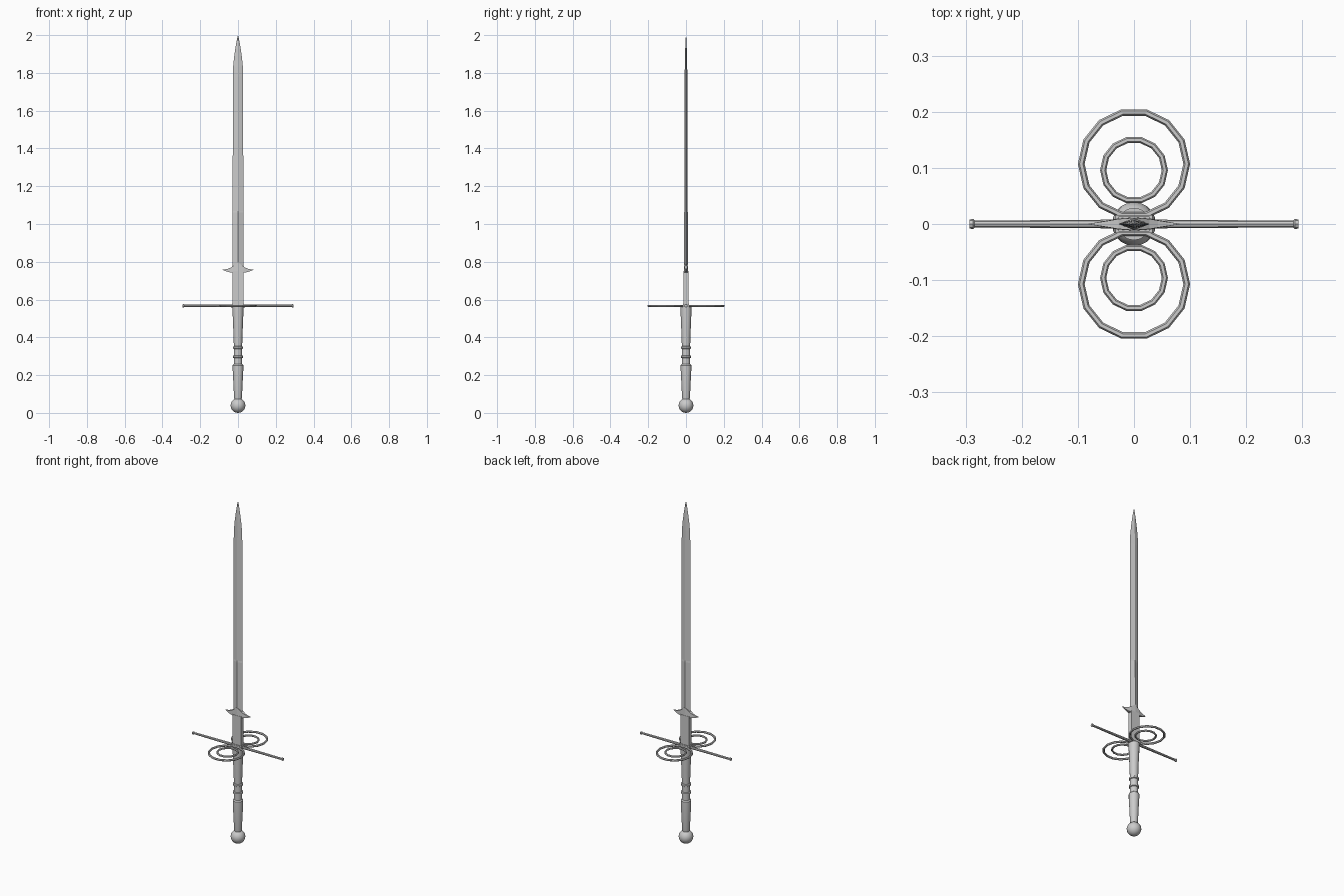
import bpy, bmesh, math

if "Cube" in bpy.data.objects:
    bpy.data.objects.remove(bpy.data.objects["Cube"])


def make(name, verts, faces, smooth=False):
    me = bpy.data.meshes.new(name)
    me.from_pydata(verts, [], faces)
    bm = bmesh.new()
    bm.from_mesh(me)
    bmesh.ops.recalc_face_normals(bm, faces=bm.faces)
    bm.to_mesh(me)
    bm.free()
    ob = bpy.data.objects.new(name, me)
    bpy.context.collection.objects.link(ob)
    if smooth:
        bpy.ops.object.select_all(action='DESELECT')
        bpy.context.view_layer.objects.active = ob
        ob.select_set(True)
        bpy.ops.object.shade_smooth_by_angle(angle=math.radians(35))
    return ob


def loft(name, rings, smooth=False):
    """Skin equal-length vertex rings and cap both ends."""
    n = len(rings[0])
    verts = [v for r in rings for v in r]
    faces = [(i * n + j, i * n + (j + 1) % n, (i + 1) * n + (j + 1) % n, (i + 1) * n + j)
             for i in range(len(rings) - 1) for j in range(n)]
    faces += [tuple(range(n)), tuple(range((len(rings) - 1) * n, len(rings) * n))]
    return make(name, verts, faces, smooth)


def circle(r, n):
    return [(r * math.cos(2 * math.pi * i / n), r * math.sin(2 * math.pi * i / n)) for i in range(n)]


def lathe(name, profile, n):
    return loft(name, [[(x, y, z) for x, y in circle(r, n)] for r, z in profile], True)


def guard_ring(name, y, r, tube, z=0.567, n=14, m=6):
    verts, faces = [], []
    for i, (cx, cy) in enumerate(circle(1, n)):
        for j, (a, b) in enumerate(circle(tube, m)):
            verts.append(((r + a) * cx, y + (r + a) * cy, z + b))
            i2, j2 = (i + 1) % n, (j + 1) % m
            faces.append((i * m + j, i2 * m + j, i2 * m + j2, i * m + j2))
    make(name, verts, faces)


# Pommel and turned grip
R = 0.039
lathe("pommel", [(max(R * math.sin(math.pi * k / 12), 0.0005), R - R * math.cos(math.pi * k / 12))
                 for k in range(13)], 20)
lathe("grip", [(0.019, 0.07), (0.021, 0.082), (0.025, 0.17), (0.028, 0.225), (0.028, 0.252),
               (0.022, 0.258), (0.022, 0.29), (0.027, 0.293), (0.027, 0.302), (0.022, 0.305),
               (0.022, 0.338), (0.027, 0.341), (0.027, 0.35), (0.022, 0.353),
               (0.024, 0.42), (0.029, 0.54), (0.029, 0.562)], 16)

# Cross guard bar with flared ends
bar = [(-0.293, 0.008), (-0.287, 0.009), (-0.284, 0.006), (-0.14, 0.007), (0, 0.008)]
bar += [(-x, r) for x, r in bar[-2::-1]]
loft("cross_guard", [[(x, a, 0.567 + b) for a, b in circle(r, 8)] for x, r in bar], True)

# Paired side rings
for s, side in ((1, "back"), (-1, "front")):
    guard_ring("outer_ring_" + side, s * 0.107, 0.094, 0.006)
    guard_ring("inner_ring_" + side, s * 0.096, 0.055, 0.0055)


# Ricasso and its collar
def box(name, hx, hy, z0, z1):
    loft(name, [[(-hx, -hy, z), (hx, -hy, z), (hx, hy, z), (-hx, hy, z)] for z in (z0, z1)])


box("collar", 0.033, 0.016, 0.56, 0.58)
box("ricasso", 0.028, 0.013, 0.57, 0.75)

# Parrying hooks: x, half thickness, bottom, top
hook = [(0.081, 0.0005, 0.757, 0.759), (0.06, 0.004, 0.748, 0.761),
        (0.043, 0.007, 0.744, 0.767), (0.028, 0.010, 0.742, 0.775), (0.0, 0.012, 0.742, 0.797)]
hook = [(-x, t, a, b) for x, t, a, b in hook] + hook[-2::-1]
loft("parrying_hooks", [[(x, -t, a), (x, t, a), (x, t * 0.9, b), (x, -t * 0.9, b)]
                        for x, t, a, b in hook])

# Diamond-section blade: z, half width, half thickness
blade = [(0.74, 0.028, 0.011), (1.06, 0.028, 0.010), (1.07, 0.028, 0.008), (1.78, 0.0275, 0.007),
         (1.83, 0.026, 0.0065), (1.88, 0.021, 0.0055), (1.93, 0.014, 0.004),
         (1.97, 0.007, 0.0025), (2.0, 0.0005, 0.0003)]
loft("blade", [[(-w, 0, z), (0, -t, z), (w, 0, z), (0, t, z)] for z, w, t in blade])
